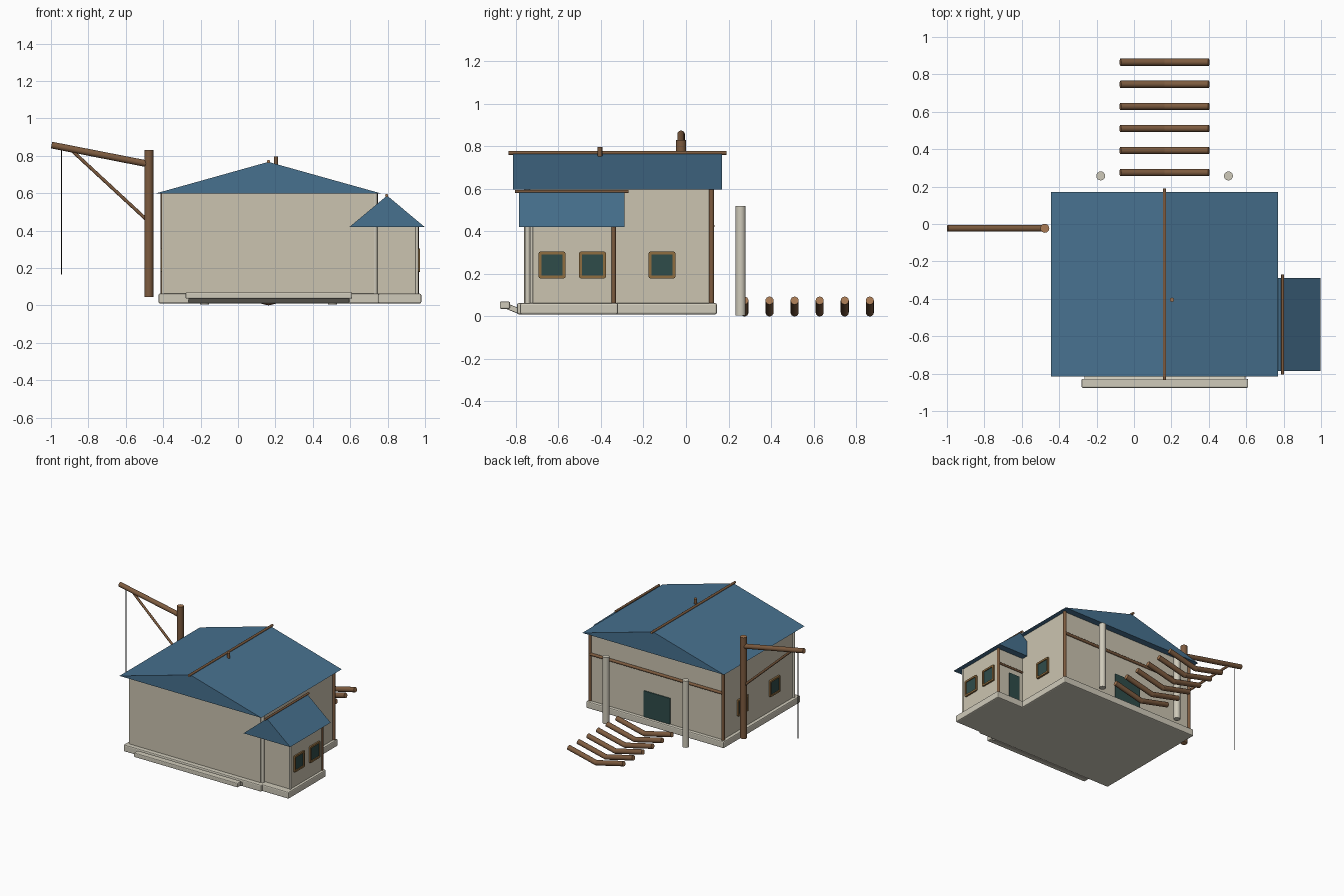
import bpy
import bmesh
import math
from mathutils import Vector

old = bpy.data.objects.get("Cube")
if old:
    bpy.data.objects.remove(old, do_unlink=True)


def material(name, srgb):
    """Flat material from an sRGB hex string."""
    rgb = [int(srgb[i:i + 2], 16) / 255 for i in (0, 2, 4)]
    col = [c / 12.92 if c <= 0.04045 else ((c + 0.055) / 1.055) ** 2.4 for c in rgb] + [1]
    m = bpy.data.materials.new(name)
    m.use_nodes = True
    m.diffuse_color = col
    m.node_tree.nodes["Principled BSDF"].inputs["Base Color"].default_value = col
    return m


WALL = material("plaster", "cbc4b0")
STONE = material("pale stone", "cfcaba")
ROOF = material("blue roof", "47718f")
WOOD = material("brown wood", "7d5b3f")
END = material("cut wood", "a87a54")
FRAME = material("window frame wood", "8f6d40")
GLASS = material("dark green glass", "2f4c4a")
ROPE = material("black rope", "1c1c1c")


def finish(name, bm, mats):
    bmesh.ops.recalc_face_normals(bm, faces=bm.faces)
    me = bpy.data.meshes.new(name)
    bm.to_mesh(me)
    bm.free()
    for m in mats:
        me.materials.append(m)
    ob = bpy.data.objects.new(name, me)
    bpy.context.collection.objects.link(ob)
    return ob


def box(name, x, y, z, mat, bevel=0):
    """Box from three (min, max) ranges."""
    bm = bmesh.new()
    bmesh.ops.create_cube(bm, size=1)
    for v in bm.verts:
        v.co = [sum(r) / 2 + c * (r[1] - r[0]) for c, r in zip(v.co, (x, y, z))]
    if bevel:
        bmesh.ops.bevel(bm, geom=bm.edges[:], offset=bevel, segments=2,
                        profile=0.5, affect='EDGES')
    return finish(name, bm, [mat])


def pole(name, points, r, mat=WOOD, cap=END, sides=16):
    """Round pole through a list of points, with differently coloured cut ends."""
    pts = [Vector(p) for p in points]
    bm = bmesh.new()
    for a, b in zip(pts, pts[1:]):
        d = b - a
        geom = bmesh.ops.create_cone(bm, cap_ends=True, segments=sides,
                                     radius1=r, radius2=r, depth=d.length)
        rot = d.to_track_quat('Z', 'Y')
        for v in geom["verts"]:
            v.co = rot @ v.co + (a + b) / 2
    # rounded joints at the bends
    for p in pts[1:-1]:
        geom = bmesh.ops.create_uvsphere(bm, u_segments=sides, v_segments=8, radius=r)
        for v in geom["verts"]:
            v.co += p
    for f in bm.faces:
        f.smooth = len(f.verts) < 5
        f.material_index = 0 if f.smooth else 1
    for e in bm.edges:
        e.smooth = all(f.smooth for f in e.link_faces)
    return finish(name, bm, [mat, cap])


def gable(name, x, y, z):
    """Solid gable roof with its ridge along y."""
    bm = bmesh.new()
    tri = [(x[0], z[0]), (x[1], z[0]), (sum(x) / 2, z[1])]
    face = bm.faces.new([bm.verts.new((px, y[0], pz)) for px, pz in tri])
    ext = bmesh.ops.extrude_face_region(bm, geom=[face])["geom"]
    for v in ext:
        if isinstance(v, bmesh.types.BMVert):
            v.co.y = y[1]
    return finish(name, bm, [ROOF])


def window(name, x, y, side, z=0.242, half=0.063):
    """Square framed window on a side wall; side is the outward x direction."""
    bm = bmesh.new()
    bmesh.ops.create_cube(bm, size=1)
    for v in bm.verts:
        v.co = (x + v.co.x * 0.024, y + v.co.y * 2 * half, z + v.co.z * 2 * half)
    bm.normal_update()
    edges = [e for e in bm.edges
             if abs(e.verts[0].co.x - e.verts[1].co.x) > 0.01]
    bmesh.ops.bevel(bm, geom=edges, offset=0.008, segments=2, profile=0.5, affect='EDGES')
    bm.normal_update()
    front = max(bm.faces, key=lambda f: f.normal.x * side)
    bmesh.ops.inset_region(bm, faces=[front], thickness=0.014, depth=0)
    rim = bmesh.ops.inset_region(bm, faces=[front], thickness=0.001, depth=-0.006)
    front.material_index = 1
    return finish(name, bm, [FRAME, GLASS])


# Stone base and walls
box("main_base", (-0.425, 0.755), (-0.795, 0.145), (0.01, 0.063), STONE, 0.008)
box("annex_base", (0.70, 0.98), (-0.78, -0.32), (0.01, 0.063), STONE, 0.008)
box("main_walls", (-0.40, 0.735), (-0.745, 0.12), (0.05, 0.60), WALL)
box("front_wall", (-0.395, 0.727), (-0.762, -0.73), (0.05, 0.60), WALL)
box("annex_walls", (0.72, 0.96), (-0.73, -0.34), (0.05, 0.43), WALL)
for x in (-0.398, 0.733):
    pole("front_corner_post", [(x, -0.745, 0.06), (x, -0.745, 0.60)], 0.012, STONE, STONE)
pole("annex_front_post", [(0.957, -0.727, 0.06), (0.957, -0.727, 0.42)], 0.008, STONE, STONE)

# Front step with sloped support
box("front_step", (-0.28, 0.61), (-0.876, -0.828), (0.036, 0.07), STONE, 0.006)
ramp = box("step_support", (-0.265, 0.595), (-0.032, 0.032), (-0.013, 0.013), STONE, 0.004)
ramp.location = (0, -0.815, 0.037)
ramp.rotation_euler.x = math.radians(-22)

# Roofs and ridge poles
gable("main_roof", (-0.445, 0.77), (-0.815, 0.17), (0.597, 0.767))
gable("annex_roof", (0.597, 0.997), (-0.785, -0.29), (0.42, 0.587))
pole("main_ridge_pole", [(0.163, -0.835, 0.769), (0.163, 0.19, 0.769)], 0.009)
pole("annex_ridge_pole", [(0.795, -0.805, 0.588), (0.795, -0.27, 0.588)], 0.008)
pole("roof_peg", [(0.203, -0.405, 0.745), (0.203, -0.405, 0.797)], 0.011)

# Timber posts and rails at the back
for x in (-0.402, 0.736):
    pole("back_corner_post", [(x, 0.12, 0.06), (x, 0.12, 0.60)], 0.012)
pole("back_rail", [(-0.40, 0.123, 0.425), (0.735, 0.123, 0.425)], 0.011)
pole("annex_back_post", [(0.957, -0.34, 0.06), (0.957, -0.34, 0.425)], 0.01)
pole("annex_back_rail", [(0.74, -0.337, 0.305), (0.957, -0.337, 0.305)], 0.008)

# Doors
box("back_door", (0.05, 0.275), (0.11, 0.127), (0.063, 0.265), GLASS, 0.003)
box("annex_back_door", (0.77, 0.86), (-0.35, -0.333), (0.063, 0.26), GLASS, 0.003)

# Windows
window("main_left_window", 0.737, -0.113, 1)
for y in (-0.63, -0.44):
    window("annex_window", 0.96, y, 1)
for y in (-0.113, -0.505):
    window("main_right_window", -0.402, y, -1)

# Pale free-standing posts behind the house
for x in (-0.178, 0.505):
    pole("pale_post", [(x, 0.257, 0.005), (x, 0.257, 0.52)], 0.024, STONE, STONE)

# Row of bent logs
for i in range(6):
    y = 0.275 + i * 0.118
    pole("bent_log", [(-0.073, y, 0.075), (0.163, y, 0.019), (0.40, y, 0.075)], 0.019)

# Hoist: post, beam, brace and rope
cy = -0.023
pole("hoist_post", [(-0.477, cy, 0.045), (-0.477, cy, 0.83)], 0.024)
pole("hoist_beam", [(-0.997, cy, 0.857), (-0.477, cy, 0.755)], 0.018)
pole("hoist_brace", [(-0.885, cy, 0.825), (-0.48, cy, 0.45)], 0.009)
pole("hoist_rope", [(-0.943, cy, 0.165), (-0.943, cy, 0.84)], 0.003, ROPE, ROPE, 8)
